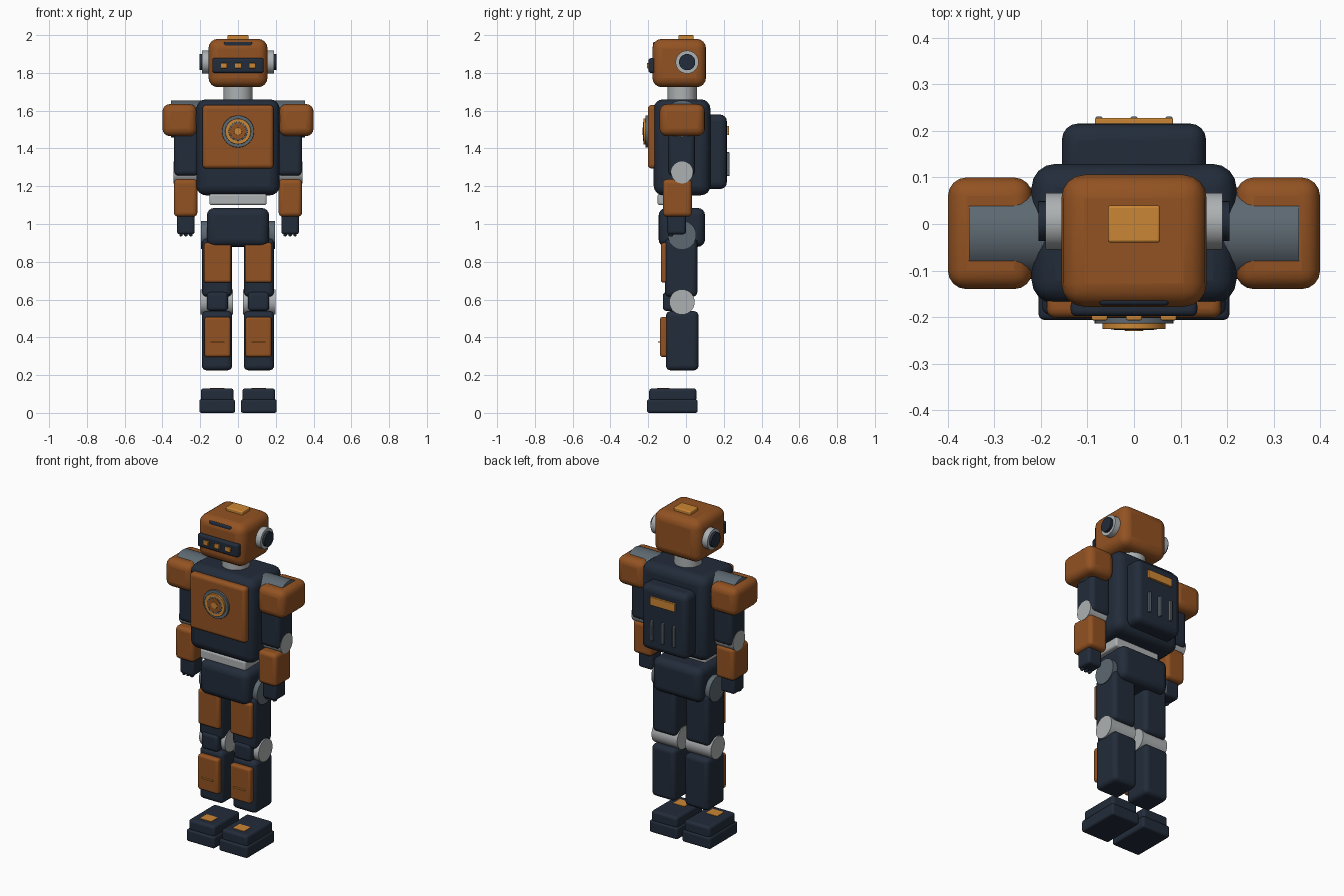
import bpy
import bmesh
from mathutils import Matrix, Vector
from math import radians

default_cube = bpy.data.objects.get("Cube")
if default_cube:
    bpy.data.objects.remove(default_cube, do_unlink=True)


def make_material(name, red, green, blue):
    material = bpy.data.materials.new(name)
    material.use_nodes = True
    colour = (red, green, blue, 1)
    material.diffuse_color = colour
    shader = next(n for n in material.node_tree.nodes if n.type == "BSDF_PRINCIPLED")
    shader.inputs["Base Color"].default_value = colour
    return material


orange = make_material("burnt orange", .29, .085, .016)
navy = make_material("dark navy", .016, .025, .042)
gold = make_material("gold", .6, .24, .035)
silver = make_material("light grey", .42, .44, .45)
steel = make_material("steel grey", .11, .14, .165)


def finish(name, mesh_data, material, center, bevel):
    mesh = bpy.data.meshes.new(name)
    mesh_data.to_mesh(mesh)
    mesh_data.free()
    mesh.materials.append(material)
    part = bpy.data.objects.new(name, mesh)
    part.location = center
    bpy.context.collection.objects.link(part)
    if bevel:
        rounding = part.modifiers.new("rounded edges", "BEVEL")
        rounding.width = bevel
        rounding.segments = 4
        rounding.limit_method = "ANGLE"
    bpy.ops.object.select_all(action="DESELECT")
    part.select_set(True)
    bpy.context.view_layer.objects.active = part
    bpy.ops.object.shade_smooth_by_angle(angle=radians(35))
    return part


def box(name, material, center, size, bevel=0.0):
    mesh_data = bmesh.new()
    bmesh.ops.create_cube(mesh_data, size=1)
    bmesh.ops.scale(mesh_data, vec=Vector(size), verts=mesh_data.verts)
    return finish(name, mesh_data, material, center, bevel)


def cylinder(name, material, center, radius, length, axis="Z", bevel=0.0):
    mesh_data = bmesh.new()
    bmesh.ops.create_cone(mesh_data, cap_ends=True, segments=40,
                          radius1=radius, radius2=radius, depth=length)
    if axis != "Z":
        turn = Matrix.Rotation(radians(90), 3, "Y" if axis == "X" else "X")
        bmesh.ops.rotate(mesh_data, matrix=turn, verts=mesh_data.verts)
    return finish(name, mesh_data, material, center, bevel)


# Head with visor, brow and cap
box("head", orange, center=(0, -.036, 1.852), size=(.312, .284, .256), bevel=.05)
box("head_cap", gold, center=(0, 0, 1.985), size=(.112, .08, .03), bevel=.006)
box("brow_slot", navy, center=(0, -.165, 1.948), size=(.15, .02, .03), bevel=.008)
box("visor", navy, center=(0, -.18, 1.839), size=(.272, .036, .078), bevel=.012)
for index in (-1, 0, 1):
    box("visor_eye", gold, center=(index * .074, -.2, 1.838),
        size=(.034, .014, .028), bevel=.004)

# Neck, torso and waist
cylinder("neck", silver, center=(0, -.02, 1.69), radius=.077, length=.14)
box("torso", navy, center=(0, -.021, 1.406), size=(.44, .3, .508), bevel=.05)
box("chest_plate", orange, center=(0, -.175, 1.462), size=(.376, .054, .336), bevel=.02)
box("waist", silver, center=(0, -.06, 1.13), size=(.304, .18, .06), bevel=.012)
box("pelvis", navy, center=(0, -.022, .982), size=(.33, .246, .206), bevel=.04)

# Stacked discs of the chest emblem
for name, material, radius, front in (
        ("emblem_rim", steel, .085, .214), ("emblem_ring", gold, .068, .226),
        ("emblem_groove", steel, .05, .227), ("emblem_face", orange, .043, .228),
        ("emblem_center", gold, .02, .23)):
    cylinder(name, material, center=(0, -front + .01, 1.49),
             radius=radius, length=.02, axis="Y", bevel=.002)

# Backpack with plate and vents
box("backpack", navy, center=(0, .145, 1.382), size=(.31, .142, .394), bevel=.035)
box("backpack_plate", gold, center=(0, .218, 1.495), size=(.168, .02, .05), bevel=.003)
for index in (-1, 0, 1):
    box("backpack_vent", steel, center=(index * .075, .22, 1.317),
        size=(.015, .022, .126), bevel=.004)

# Paired parts, right then left
for side, label in ((-1, "right"), (1, "left")):

    def pair_box(name, material, center, size, bevel=0.0):
        x, y, z = center
        return box(label + "_" + name, material, (side * x, y, z), size, bevel)

    def joint(name, material, center, radius, length, bevel=0.0):
        x, y, z = center
        return cylinder(label + "_" + name, material, (side * x, y, z),
                        radius, length, axis="X", bevel=bevel)

    # Ear
    joint("ear_disc", silver, center=(.165, .006, 1.857), radius=.061, length=.05)
    joint("ear_cap", navy, center=(.18, .006, 1.857), radius=.043, length=.05)

    # Arm
    joint("shoulder_joint", steel, center=(.27, -.02, 1.557), radius=.098, length=.17)
    pair_box("shoulder_pad", orange, center=(.309, -.02, 1.55),
             size=(.182, .24, .17), bevel=.04)
    pair_box("upper_arm", navy, center=(.273, -.023, 1.4),
             size=(.134, .142, .29), bevel=.025)
    joint("elbow", silver, center=(.275, -.021, 1.273), radius=.058, length=.132)
    pair_box("forearm", orange, center=(.277, -.046, 1.138),
             size=(.124, .154, .198), bevel=.022)
    pair_box("hand", navy, center=(.276, -.05, 1.0),
             size=(.094, .1, .11), bevel=.016)
    for index in (-1, 0, 1):
        pair_box("finger", navy, center=(.276 + index * .026, -.08, .955),
                 size=(.018, .025, .04), bevel=.006)

    # Leg
    joint("hip_joint", steel, center=(.145, -.021, .942), radius=.075, length=.1)
    pair_box("thigh", navy, center=(.111, -.025, .77),
             size=(.158, .17, .31), bevel=.025)
    pair_box("thigh_plate", orange, center=(.108, -.115, .795),
             size=(.144, .036, .212), bevel=.014)
    joint("knee", silver, center=(.113, -.021, .587), radius=.067, length=.172)
    pair_box("knee_cap", navy, center=(.109, -.09, .59),
             size=(.112, .064, .1), bevel=.018)
    pair_box("shin", navy, center=(.111, -.02, .382),
             size=(.16, .172, .314), bevel=.025)
    pair_box("shin_plate", orange, center=(.108, -.117, .402),
             size=(.138, .042, .212), bevel=.014)
    pair_box("shin_trim", gold, center=(.108, -.141, .375),
             size=(.074, .012, .007))

    # Foot
    pair_box("sole", navy, center=(.11, -.072, .036),
             size=(.19, .268, .072), bevel=.012)
    pair_box("foot_top", navy, center=(.11, -.07, .095),
             size=(.174, .25, .07), bevel=.016)
    pair_box("toe_plate", gold, center=(.11, -.12, .13),
             size=(.075, .065, .006))
